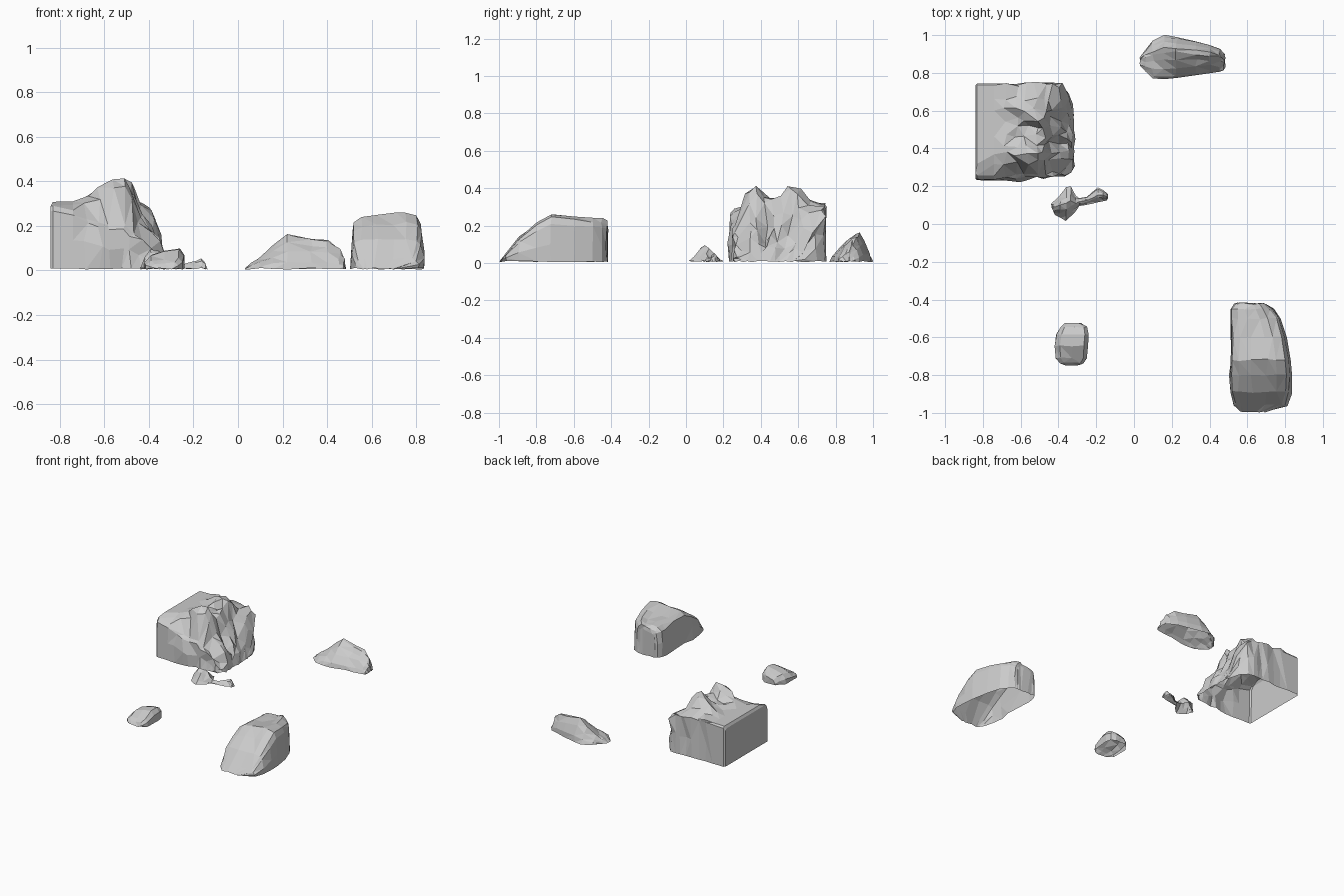
import bpy, bmesh, random
from mathutils import Vector

BASE = 0.01


def rock(name, axis, stations, profile, jitter, seed, rough_from=-9):
    """Loft cross-sections (pos, low, high, height) along an axis; open underneath."""
    rng = random.Random(seed)
    bm = bmesh.new()
    rows = []
    for t, lo, hi, h in stations:
        row = []
        for i, (f, g) in enumerate(profile):
            s = lo + f * (hi - lo)
            top = h[i] if isinstance(h, list) else h * g
            z = max(BASE, top)
            row.append(bm.verts.new((t, s, z) if axis == 'x' else (s, t, z)))
        rows.append(row)
    for a, b in zip(rows, rows[1:]):
        for i in range(len(a) - 1):
            bm.faces.new((a[i], b[i], b[i + 1], a[i + 1]))
    bmesh.ops.remove_doubles(bm, verts=bm.verts, dist=0.002)
    for v in bm.verts:
        if v.co.x < rough_from:
            continue
        on_ground = v.co.z < BASE + 0.002
        d = Vector([rng.uniform(-jitter, jitter) for _ in range(3)])
        if on_ground:
            d = Vector((d.x * 0.4, d.y * 0.4, rng.uniform(-0.006, 0.002)))
        v.co += d
        v.co.z = max(0.0, v.co.z)
    bmesh.ops.triangulate(bm, faces=bm.faces)
    bmesh.ops.dissolve_limit(bm, angle_limit=0.07, verts=bm.verts, edges=bm.edges)
    bmesh.ops.recalc_face_normals(bm, faces=bm.faces)
    # outward check: topmost face must point up
    top = max(bm.faces, key=lambda f: f.calc_center_median().z)
    if top.normal.z < 0:
        bmesh.ops.reverse_faces(bm, faces=bm.faces)
    me = bpy.data.meshes.new(name)
    bm.to_mesh(me)
    bm.free()
    ob = bpy.data.objects.new(name, me)
    bpy.context.collection.objects.link(ob)
    return ob


def crag(*tops):
    """Full cross-section heights from the heights along the top."""
    a, b = tops[0], tops[-1]
    return [0, .5 * a, .92 * a, *tops, .96 * b, .5 * b, 0]


# Large cliff block: flat at the back left, craggy ridge and broken face at right
cols = [.05, .17, .27, .36, .45, .54, .62, .72, .84, .98]
cliff_profile = [(0, 0), (0, 0), (.01, 0)] + [(f, 1) for f in cols] + [(1, 0)] * 3
cliff = [
    (-.84, .24, .735, 0),
    (-.84, .24, .735, crag(*[.29] * 10)),
    (-.83, .232, .745, crag(.29, *[.308] * 9)),
    (-.74, .23, .745, crag(.27, .295, *[.31] * 8)),
    (-.68, .235, .745, crag(.24, .29, .325, .325, .315, .31, .315, .315, .31, .31)),
    (-.62, .23, .745, crag(.22, .33, .365, .36, .33, .32, .35, .36, .32, .31)),
    (-.57, .24, .745, crag(.21, .37, .395, .38, .34, .33, .37, .38, .33, .31)),
    (-.52, .25, .745, crag(.19, .39, .40, .36, .34, .35, .40, .39, .32, .31)),
    (-.475, .24, .745, crag(.17, .33, .36, .31, .33, .35, .405, .38, .31, .305)),
    (-.44, .25, .745, crag(.14, .22, .25, .20, .25, .28, .26, .30, .295, .295)),
    (-.39, .25, .74, crag(.10, .16, .17, .12, .18, .19, .16, .22, .28, .27)),
    (-.355, .265, .70, crag(.06, .12, .10, .08, .14, .12, .08, .11, .20, .15)),
    (-.335, .28, .63, crag(.03, .07, .06, .04, .08, .07, .04, .05, .08, .06)),
    (-.315, .31, .57, 0),
]
rock("cliff_block", 'x', cliff, cliff_profile, 0.014, 4, rough_from=-.72)

# Long boulder at front right, sloping down to the front
long_profile = [(0, 0), (0, .5), (.03, .84), (.14, .93), (.35, .95), (.6, .97),
                (.76, 1), (.9, .93), (.96, .8), (1, .4), (1, 0)]
long_boulder = [
    (-.995, .56, .70, 0), (-.96, .525, .81, .055), (-.89, .51, .835, .145),
    (-.80, .505, .835, .215), (-.72, .515, .83, .262), (-.60, .515, .81, .25),
    (-.50, .51, .775, .24), (-.45, .512, .74, .235), (-.425, .53, .70, .225),
    (-.42, .545, .685, .2), (-.42, .545, .685, 0)]
rock("long_boulder", 'y', long_boulder, long_profile, 0.006, 2)

# Ridged boulder at the back
ridge_profile = [(0, 0), (.05, .25), (.25, .55), (.45, .78), (.62, .95), (.72, 1),
                 (.85, .68), (.96, .3), (1, 0)]
ridge = [
    (.032, .84, .885, 0), (.06, .81, .92, .035), (.10, .77, .97, .065),
    (.16, .765, 1.0, .11), (.225, .775, .992, .165), (.33, .79, .967, .143),
    (.40, .80, .947, .137), (.455, .805, .925, .10), (.475, .815, .905, .06),
    (.482, .825, .895, 0)]
rock("ridged_boulder", 'x', ridge, ridge_profile, 0.006, 7)

# Small rounded stone at front left
stone_profile = [(0, 0), (0, .4), (.15, .75), (.5, .92), (.88, 1), (1, .7), (1, 0)]
stone = [
    (-.748, -.365, -.29, 0), (-.735, -.39, -.27, .035), (-.71, -.415, -.25, .055),
    (-.645, -.42, -.243, .092), (-.585, -.412, -.24, .096), (-.545, -.385, -.25, .085),
    (-.525, -.365, -.28, .055), (-.525, -.365, -.28, 0)]
rock("small_stone", 'y', stone, stone_profile, 0.003, 3)

# Peaked pebble with a thin tail beside the cliff
pebble_profile = [(0, 0), (.15, .35), (.35, .8), (.52, 1), (.7, .7), (.9, .25), (1, 0)]
pebble = [
    (-.438, .09, .11, 0), (-.42, .05, .125, .06), (-.39, .035, .155, .098),
    (-.36, .015, .195, .092), (-.335, .04, .20, .075), (-.31, .065, .15, .05),
    (-.29, .095, .137, .03), (-.25, .10, .143, .024), (-.22, .107, .17, .035),
    (-.19, .115, .193, .046), (-.165, .12, .18, .056), (-.145, .125, .165, .035),
    (-.138, .135, .158, 0)]
rock("tailed_pebble", 'x', pebble, pebble_profile, 0.003, 5)
